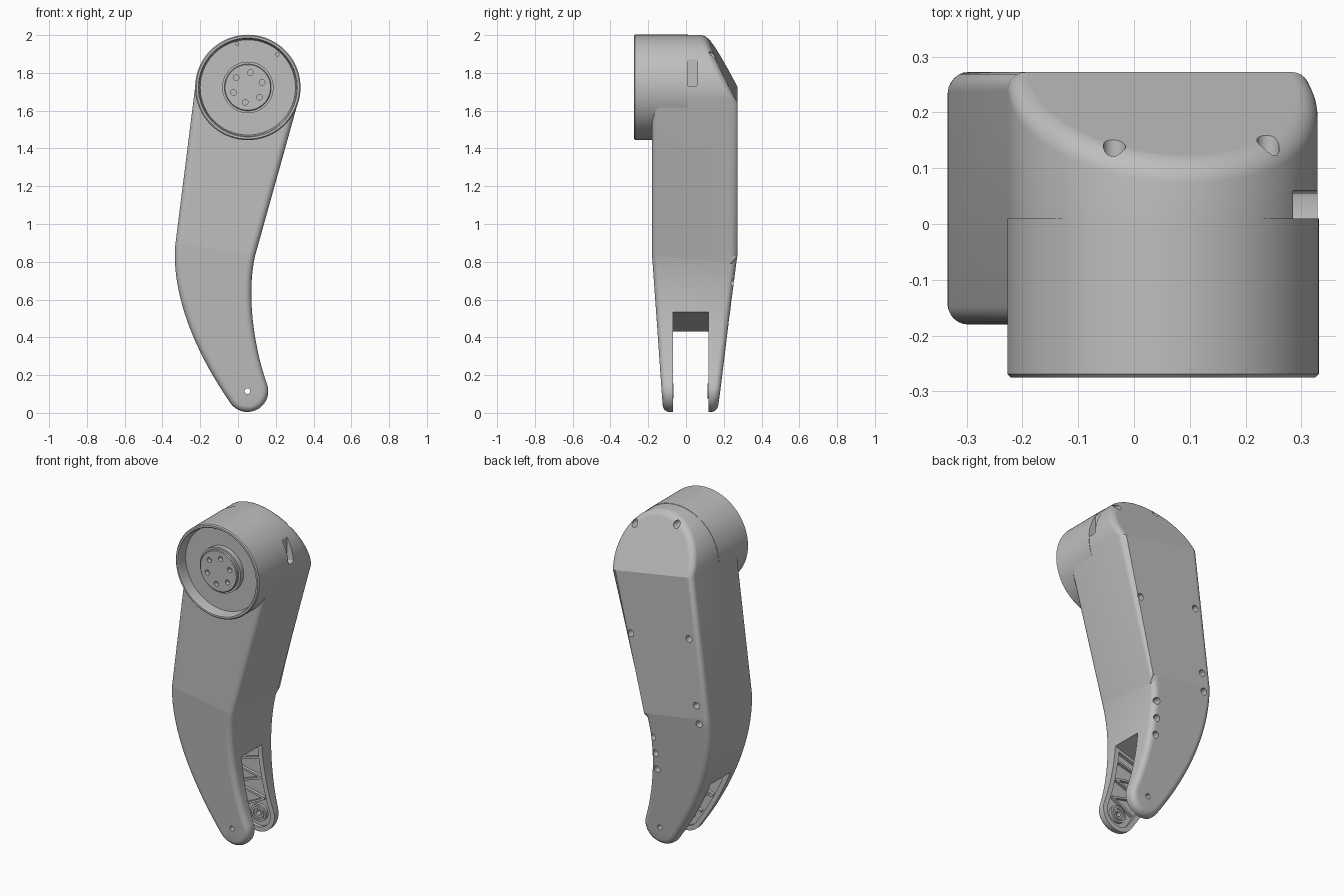
import bpy, bmesh, math
from mathutils import Vector, Matrix
from mathutils.geometry import interpolate_bezier

if "Cube" in bpy.data.objects:
    bpy.data.objects.remove(bpy.data.objects["Cube"])

grey = bpy.data.materials.new("neutral grey")
grey.use_nodes = True
grey.diffuse_color = (0.52, 0.52, 0.52, 1)
grey.node_tree.nodes["Principled BSDF"].inputs["Base Color"].default_value = (0.52, 0.52, 0.52, 1)

HEAD = Vector((0.052, 1.723))   # drum axis in x, z
PIN = Vector((0.05, 0.115))     # fork pin axis in x, z
HEAD_R, TIP_R = 0.277, 0.11


def finish(name, bm):
    bmesh.ops.recalc_face_normals(bm, faces=bm.faces)
    mesh = bpy.data.meshes.new(name)
    bm.to_mesh(mesh)
    bm.free()
    mesh.materials.append(grey)
    obj = bpy.data.objects.new(name, mesh)
    bpy.context.collection.objects.link(obj)
    return obj


def arc(centre, radius, start, end, steps):
    angles = [math.radians(start + (end - start) * i / steps) for i in range(steps + 1)]
    return [centre + radius * Vector((math.cos(a), math.sin(a))) for a in angles]


def bezier(*points):
    return [Vector(p[:2]) for p in interpolate_bezier(*[Vector(p) for p in points], 18)]


def leg_outline(inset=0.0):
    tip = arc(PIN, TIP_R, 215, 380, 24)
    inner = bezier(tip[-1], (0.09, 0.33), (0.042, 0.61), (0.09, 0.83))
    head = arc(HEAD, HEAD_R, -15, 172.5, 48)
    outer = bezier((-0.333, 0.88), (-0.35, 0.6), (-0.21, 0.297), tip[0])
    pts = tip + inner[1:] + head + outer[:-1]
    result = []
    for i, p in enumerate(pts):
        along = (pts[(i + 1) % len(pts)] - pts[i - 1]).normalized()
        result.append(p + inset * Vector((-along.y, along.x)))
    return result


def add_prism(bm, outline, y0, y1):
    rings = [[bm.verts.new((p[0], y, p[1])) for p in outline] for y in (y0, y1)]
    bm.faces.new(rings[0])
    bm.faces.new(rings[1])
    for i in range(len(outline)):
        a, b = rings[0][i - 1], rings[0][i]
        bm.faces.new((a, b, rings[1][i], rings[1][i - 1]))


def slice_off(bm, a, b, c, outward):
    # cut along the plane through three points and cap the opening
    a, b, c = Vector(a), Vector(b), Vector(c)
    normal = (b - a).cross(c - a).normalized()
    if normal.dot(Vector(outward)) < 0:
        normal.negate()
    geom = bm.verts[:] + bm.edges[:] + bm.faces[:]
    bmesh.ops.bisect_plane(bm, geom=geom, plane_co=a, plane_no=normal, clear_outer=True)
    bmesh.ops.holes_fill(bm, edges=[e for e in bm.edges if e.is_boundary], sides=0)


def revolve(name, profile, axis, closed=False, steps=72):
    bm = bmesh.new()
    verts = [bm.verts.new((axis.x + r, y, axis.y)) for r, y in profile]
    edges = [bm.edges.new(pair) for pair in zip(verts, verts[1:])]
    if closed:
        edges.append(bm.edges.new((verts[-1], verts[0])))
    bmesh.ops.spin(bm, geom=verts + edges, cent=(axis.x, 0, axis.y), axis=(0, 1, 0),
                   angle=math.tau, steps=steps)
    bmesh.ops.remove_doubles(bm, verts=bm.verts, dist=0.0002)
    return finish(name, bm)


def holes(name, places, radius, y0, y1):
    bm = bmesh.new()
    for p in places:
        add_prism(bm, arc(Vector(p), radius, 0, 345, 23), y0, y1)
    return finish(name, bm)


def bake(obj):
    graph = bpy.context.evaluated_depsgraph_get()
    mesh = bpy.data.meshes.new_from_object(obj.evaluated_get(graph))
    obj.modifiers.clear()
    obj.data = mesh


def carve(obj, cutter):
    cutter.hide_render = True
    mod = obj.modifiers.new("cut", "BOOLEAN")
    mod.operation = "DIFFERENCE"
    mod.solver = "EXACT"
    mod.object = cutter
    bake(obj)
    bpy.data.objects.remove(cutter)


# Leg shell: extruded outline, tapered below the bend, sloped behind the head
bm = bmesh.new()
add_prism(bm, leg_outline(), -0.18, 0.272)
for y, tip_y in ((-0.18, -0.12), (0.272, 0.165)):
    slice_off(bm, (-0.33, y, 0.9), (0.09, y, 0.83), (0.05, tip_y, 0), (0, y, 0))
slice_off(bm, (-0.21, 0.272, 1.73), (0.31, 0.272, 1.64), (0.1, 0.105, 2.0), (0, 1, 0))
leg = finish("leg_shell", bm)
bevel = leg.modifiers.new("rounding", "BEVEL")
bevel.width = 0.033
bevel.segments = 6
bevel.limit_method = "ANGLE"
bevel.angle_limit = math.radians(35)
bevel.use_clamp_overlap = False
bake(leg)

# Fork slot with sloping roof
bm = bmesh.new()
add_prism(bm, [(-0.6, -0.2), (0.5, -0.2), (0.5, 0.67), (-0.6, 0.32)], -0.07, 0.12)
carve(leg, finish("slot_cutter", bm))

# Shallow pockets on the inside of both fork arms
bm = bmesh.new()
add_prism(bm, leg_outline(0.028), -0.09, 0.142)
slice_off(bm, (0.09, 0, 0.52), (-0.26, 0, 0.41), (0.09, 1, 0.52), (0, 0, 1))
carve(leg, finish("pocket_cutter", bm))

# Side window in the head
bm = bmesh.new()
bmesh.ops.create_cube(bm, size=1, matrix=Matrix.Translation((0.34, 0.031, 1.81))
                      @ Matrix.Diagonal((0.11, 0.058, 0.16, 1)))
upright = [e for e in bm.edges if abs(e.verts[0].co.x - e.verts[1].co.x) > 0.1]
bmesh.ops.bevel(bm, geom=upright, offset=0.012, segments=3, profile=0.5, affect="EDGES")
carve(leg, finish("window_cutter", bm))

# Screw holes in the back, and the pin hole through the fork
back_screws = [(-0.21, 1.36), (0.18, 1.29), (-0.26, 0.97), (-0.275, 0.86),
               (0.046, 0.69), (0.037, 0.59), (0.035, 0.49)]
carve(leg, holes("screw_cutter", back_screws, 0.02, 0.18, 0.5))
carve(leg, holes("head_screw_cutter", [(-0.035, 1.955), (0.24, 1.892)], 0.02, 0.07, 0.5))
carve(leg, holes("pin_cutter", [PIN], 0.015, -0.5, 0.5))

# Motor drum with raised rim, recessed face and stepped hub
drum = revolve("motor_drum", [
    (0, -0.262), (0.12, -0.262), (0.124, -0.258), (0.124, -0.245), (0.136, -0.245),
    (0.136, -0.215), (0.252, -0.215), (0.258, -0.27), (0.262, -0.275), (0.273, -0.275),
    (0.279, -0.269), (0.279, 0.01), (0, 0.01)], HEAD, steps=96)
hub_screws = arc(HEAD, 0.08, 20, 320, 5)
carve(drum, holes("hub_cutter", hub_screws, 0.015, -0.4, -0.235))
carve(drum, holes("face_cutter", [(-0.005, 1.955), (0.208, 1.898)], 0.009, -0.4, -0.195))
parts = [leg, drum]

# Bearing rings and truss ribs inside each fork arm
truss = [(0.06, 0.45), (-0.2, 0.385), (0.07, 0.33), (-0.13, 0.26), (0.09, 0.21), (-0.05, 0.14)]
for side, floor, top in (("front", -0.093, -0.073), ("back", 0.145, 0.123)):
    lip = top + (top - floor) * 0.4
    parts.append(revolve(side + "_bearing_ring", [
        (0.015, floor), (0.015, top), (0.028, top), (0.028, lip), (0.04, lip),
        (0.04, top), (0.052, top), (0.052, floor)], PIN, closed=True, steps=32))
    bm = bmesh.new()
    for a, b in zip(truss, truss[1:]):
        a, b = Vector(a), Vector(b)
        along = (b - a).normalized() * 0.006
        across = Vector((-along.y, along.x))
        add_prism(bm, [a - across, b - across, b + across, a + across], floor, top)
    parts.append(finish(side + "_arm_ribs", bm))

# Smooth curved skin, keep the broad panels flat
bpy.ops.object.select_all(action="DESELECT")
for obj in parts:
    obj.select_set(True)
bpy.context.view_layer.objects.active = leg
bpy.ops.object.shade_smooth_by_angle(angle=math.radians(25))
for obj in parts:
    for face in obj.data.polygons:
        if abs(face.normal.y) > 0.85 and face.area > 0.01:
            face.use_smooth = False
